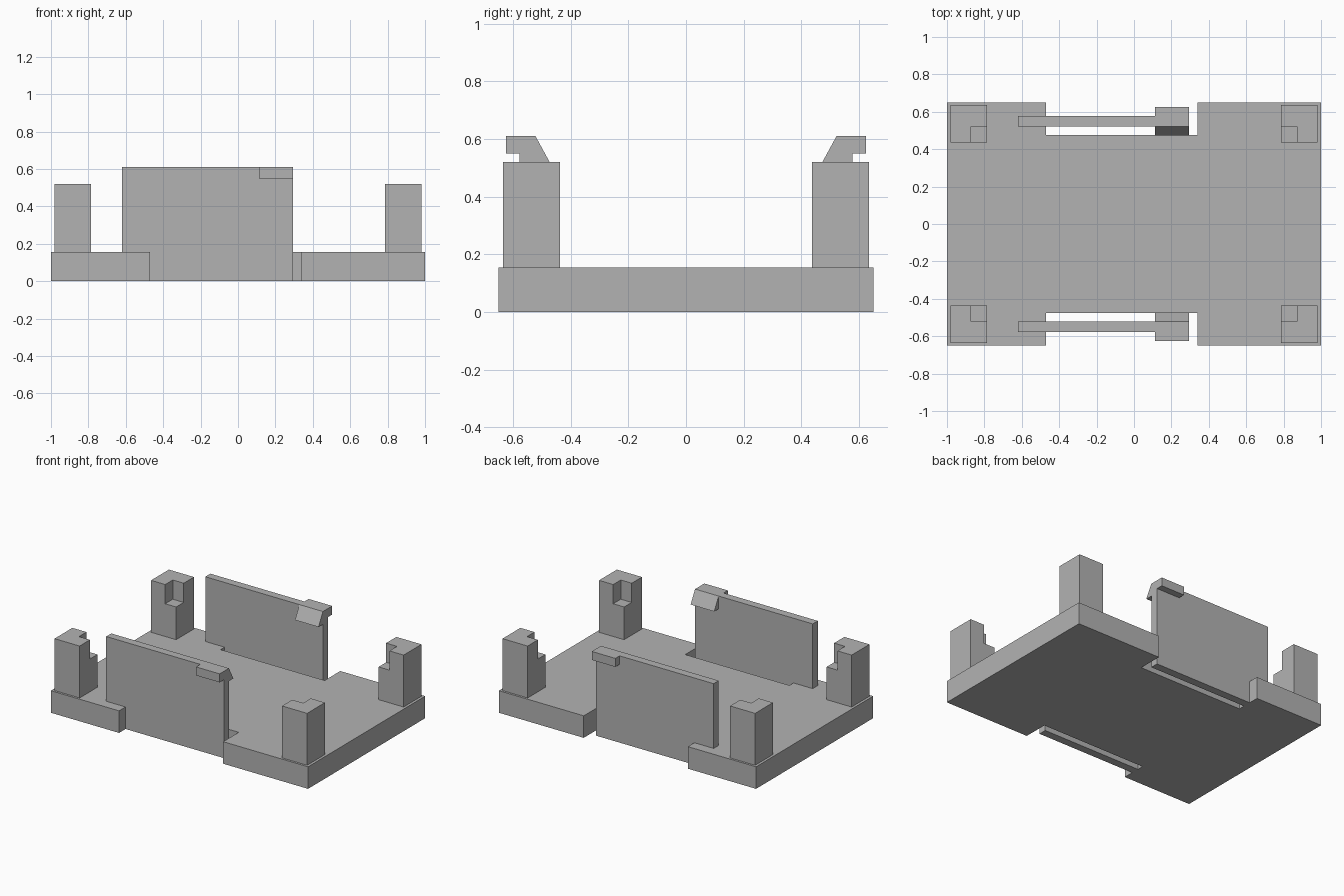
import bpy
import bmesh
from mathutils import Vector

default = bpy.data.objects.get("Cube")
if default:
    bpy.data.objects.remove(default, do_unlink=True)

GREY = (0.45, 0.45, 0.45, 1.0)
grey = bpy.data.materials.new("plain grey")
grey.use_nodes = True
grey.diffuse_color = GREY
grey.node_tree.nodes["Principled BSDF"].inputs["Base Color"].default_value = GREY

BASE_TOP = 0.155
WALL_TOP = 0.61
WALL_IN, WALL_OUT = 0.522, 0.578
WALL_END = 0.295


def prism(name, outline, axis, start, end, mirror=""):
    """Extrude a 2D outline along an axis, then mirror it about the centre."""
    place = {"x": lambda a, b: (start, a, b),
             "y": lambda a, b: (a, start, b),
             "z": lambda a, b: (a, b, start)}[axis]
    shift = Vector([end - start if c == axis else 0 for c in "xyz"])
    bm = bmesh.new()
    face = bm.faces.new([bm.verts.new(place(a, b)) for a, b in outline])
    new = bmesh.ops.extrude_face_region(bm, geom=[face], use_keep_orig=True)["geom"]
    bmesh.ops.translate(bm, vec=shift,
                        verts=[v for v in new if isinstance(v, bmesh.types.BMVert)])
    bmesh.ops.recalc_face_normals(bm, faces=bm.faces)
    mesh = bpy.data.meshes.new(name)
    bm.to_mesh(mesh)
    bm.free()
    mesh.materials.append(grey)
    obj = bpy.data.objects.new(name, mesh)
    bpy.context.collection.objects.link(obj)
    if mirror:
        mod = obj.modifiers.new("mirror", "MIRROR")
        mod.use_axis = [c in mirror for c in "xyz"]
        mod.use_mirror_merge = False
    return obj


# Base plate with a long notch in the front and back edges
half = [(1, 0.65), (0.34, 0.65), (0.34, 0.477),
        (-0.47, 0.477), (-0.47, 0.65), (-1, 0.65)]
prism("base_plate", half + [(x, -y) for x, y in reversed(half)], "z", 0, BASE_TOP)

# Flexible side walls, joined to the plate at one end only
wall = [(-0.47, 0), (WALL_END, 0), (WALL_END, WALL_TOP), (-0.62, WALL_TOP),
        (-0.62, BASE_TOP), (-0.47, BASE_TOP)]
prism("side_walls", wall, "y", WALL_IN, WALL_OUT, mirror="y")

# Snap hooks: sloped catch on the inside, finger lip on the outside
catch = [(WALL_IN, WALL_TOP), (0.473, 0.52), (WALL_IN, 0.52)]
lip = [(WALL_OUT, WALL_TOP), (0.625, WALL_TOP), (0.625, 0.55), (WALL_OUT, 0.55)]
prism("inner_catches", catch, "x", 0.112, WALL_END, mirror="y")
prism("outer_lips", lip, "x", 0.112, WALL_END, mirror="y")

# Corner posts: square below, L-shaped above the seat cut in the inner corner
X0, X1, Y0, Y1 = 0.787, 0.982, 0.437, 0.635
NOTCH_X, NOTCH_Y, SEAT = 0.872, 0.521, 0.385
square = [(X0, Y0), (X1, Y0), (X1, Y1), (X0, Y1)]
ell = [(NOTCH_X, Y0), (X1, Y0), (X1, Y1), (X0, Y1),
       (X0, NOTCH_Y), (NOTCH_X, NOTCH_Y)]
prism("post_bases", square, "z", BASE_TOP, SEAT, mirror="xy")
prism("post_corners", ell, "z", SEAT, 0.52, mirror="xy")
